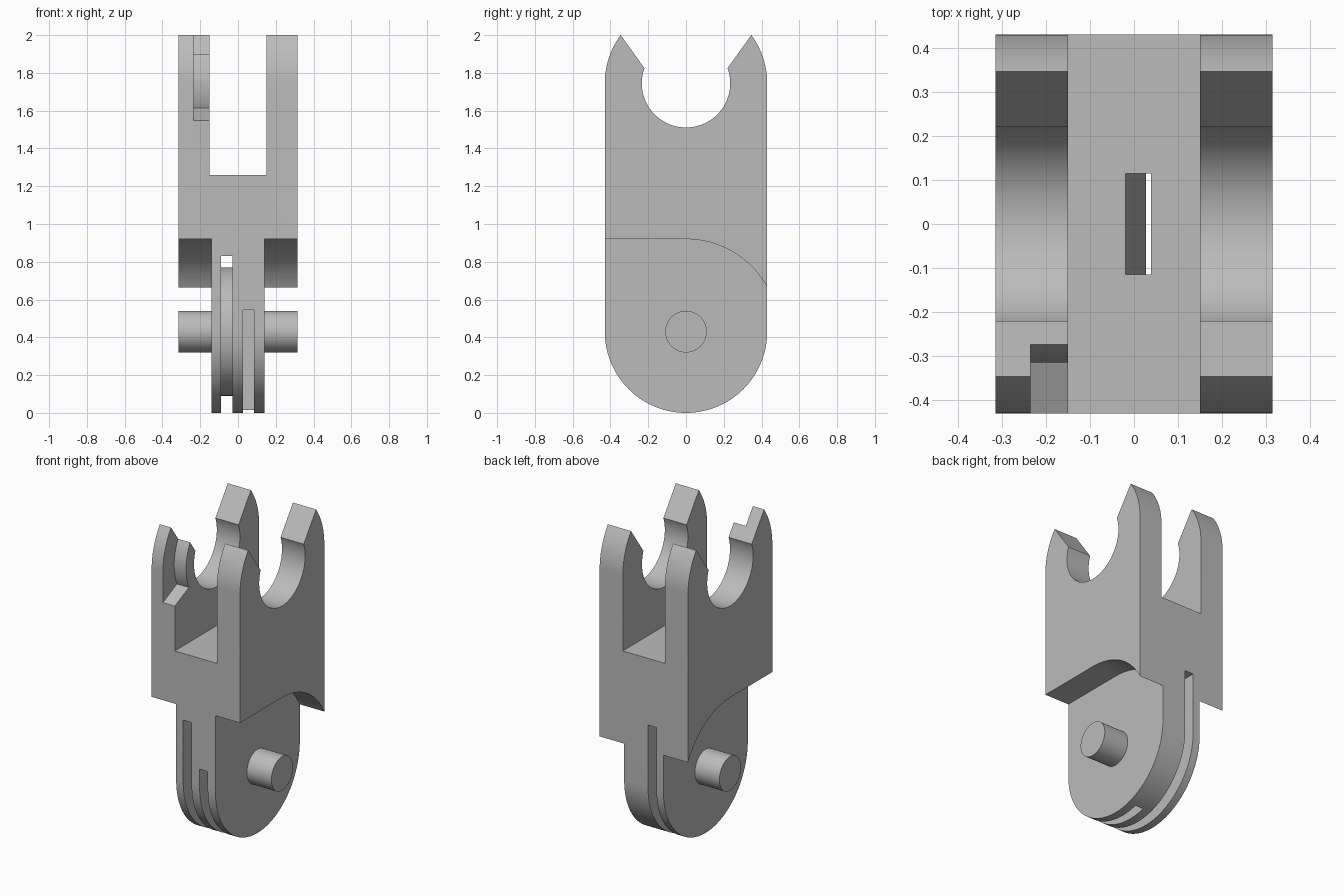
import bpy, bmesh
from math import sin, cos, radians, sqrt, atan2, degrees

cube = bpy.data.objects.get("Cube")
if cube:
    bpy.data.objects.remove(cube, do_unlink=True)

grey = bpy.data.materials.new("mid grey")
grey.use_nodes = True
grey.diffuse_color = (0.5, 0.5, 0.5, 1)
grey.node_tree.nodes["Principled BSDF"].inputs["Base Color"].default_value = (0.5, 0.5, 0.5, 1)

R = 0.43            # half depth and rounding radius
LOW, HIGH = 0.43, 1.745   # heights of the pin axis and the clip axis
HALF, TONGUE = 0.315, 0.14


def arc(zc, r, start, end, steps=40):
    """Points (y, z) on an arc, angles in degrees."""
    angles = [radians(start + (end - start) * i / steps) for i in range(steps + 1)]
    return [(r * cos(a), zc + r * sin(a)) for a in angles]


def prism(name, profile, x0, x1, shift=0.0):
    """Extrude a (y, z) profile along x."""
    bm = bmesh.new()
    face = bm.faces.new([bm.verts.new((x0, y, z)) for y, z in profile])
    grown = bmesh.ops.extrude_face_region(bm, geom=[face])
    moved = [v for v in grown["geom"] if isinstance(v, bmesh.types.BMVert)]
    bmesh.ops.translate(bm, verts=moved, vec=(x1 - x0, 0, 0))
    # Lean the prism sideways with height
    z_low = min(z for y, z in profile)
    for v in bm.verts:
        v.co.x += shift * (v.co.z - z_low)
    bmesh.ops.recalc_face_normals(bm, faces=bm.faces)
    mesh = bpy.data.meshes.new(name)
    bm.to_mesh(mesh)
    bm.free()
    mesh.materials.append(grey)
    obj = bpy.data.objects.new(name, mesh)
    bpy.context.collection.objects.link(obj)
    return obj


def box(y0, y1, z0, z1):
    return [(y0, z0), (y1, z0), (y1, z1), (y0, z1)]


def combine(target, tool, operation):
    mod = target.modifiers.new(tool.name, 'BOOLEAN')
    mod.object, mod.operation, mod.solver = tool, operation, 'EXACT'
    bpy.context.view_layer.objects.active = target
    bpy.ops.object.modifier_apply(modifier=mod.name)
    bpy.data.objects.remove(tool, do_unlink=True)


def smooth(obj):
    bpy.ops.object.select_all(action='DESELECT')
    obj.select_set(True)
    bpy.context.view_layer.objects.active = obj
    bpy.ops.object.shade_smooth_by_angle(angle=radians(25))


# Wide upper block: rounded tips, open round clip, curved clearance underneath
tip = degrees(atan2(2.0 - HIGH, 0.345))
lip = degrees(atan2(0.08, 0.22))
relief = 0.49
relief_end = degrees(atan2(sqrt(relief ** 2 - R ** 2), R))
upper = (arc(HIGH, R, 0, tip, 16)
         + arc(HIGH, 0.234, lip, -180 - lip, 64)
         + arc(HIGH, R, 180 - tip, 180, 16)
         + [(-R, LOW + relief)]
         + arc(LOW, relief, 90, relief_end, 24))
body = prism("link_body", upper, -HALF, HALF)

# Narrow rounded tongue
tongue = arc(LOW, R, 180, 360, 64) + [(R, 1.1), (-R, 1.1)]
combine(body, prism("tongue", tongue, -TONGUE, TONGUE), 'UNION')

# Gap between the two prongs
combine(body, prism("fork_gap", box(-1, 1, 1.26, 2.5), -0.15, 0.15), 'DIFFERENCE')

# Groove running around an inner disc
groove = prism("groove", box(-1, 1, -0.2, 0.83), -0.09, -0.03)
core = prism("groove_core", arc(LOW, 0.34, 0, 360 - 3.75, 95), -0.2, 0.1)
combine(groove, core, 'DIFFERENCE')
combine(body, groove, 'DIFFERENCE')

# Front slot and the leaning shaft joining it to the fork floor
combine(body, prism("front_slot", box(-1, 0.115, -0.2, 0.545), 0.027, 0.085), 'DIFFERENCE')
combine(body, prism("shaft", box(-0.115, 0.115, 0.53, 1.3), 0.027, 0.085, -0.064), 'DIFFERENCE')

# Stepped recess on the inner front of the right prong
recess = arc(HIGH, 0.315, 204.5, 140, 24) + [(-0.24, 2.3), (-0.6, 2.3), (-0.6, HIGH - 0.6 * 0.456)]
combine(body, prism("prong_recess", recess, -0.235, -0.1), 'DIFFERENCE')
smooth(body)

# Pivot pins
for name, side in (("left_pin", 1), ("right_pin", -1)):
    pin = prism(name, arc(LOW, 0.11, 0, 360 - 7.5, 47), side * (TONGUE - 0.01), side * HALF)
    smooth(pin)
